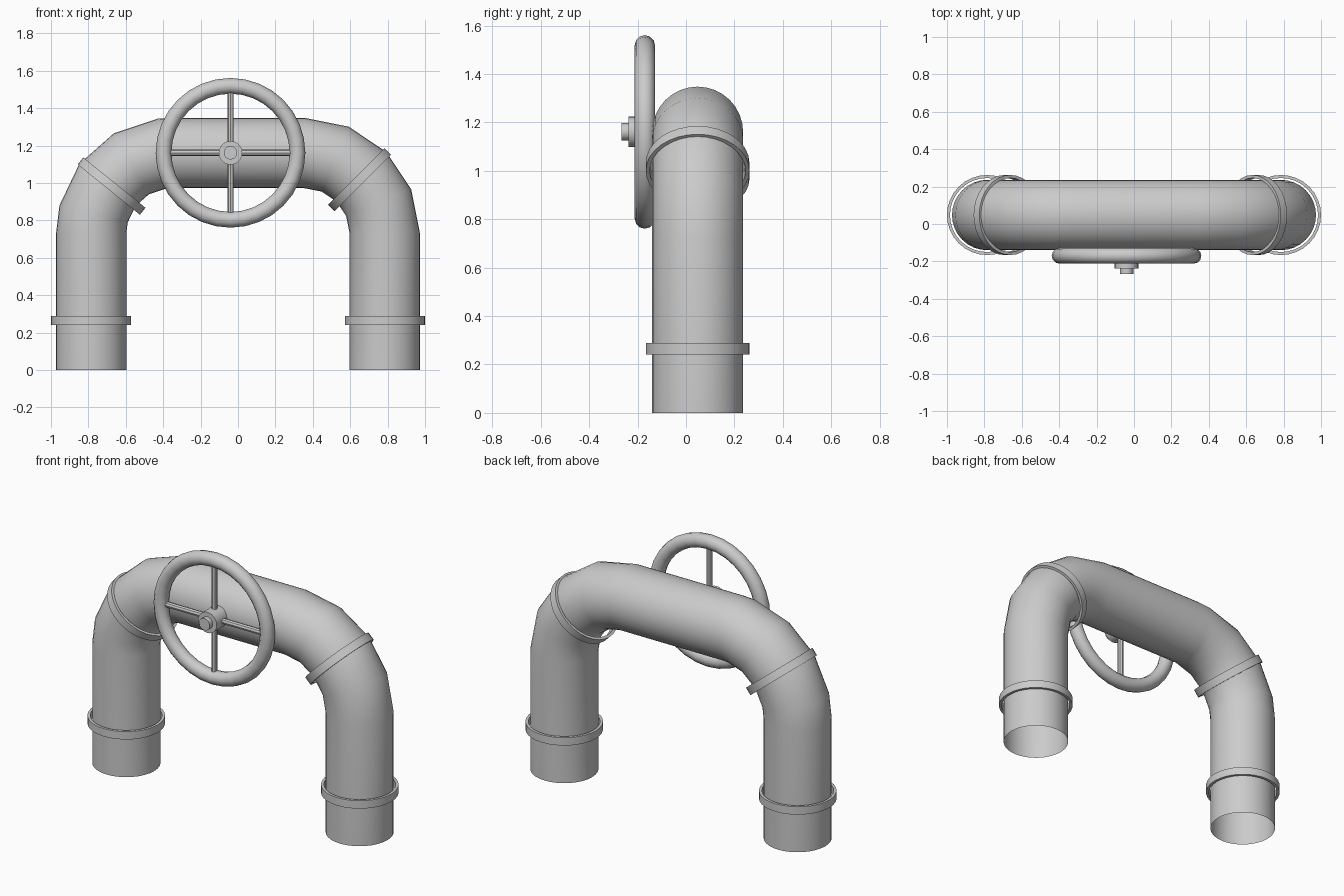
import bpy, bmesh, math
from mathutils import Matrix, Vector

if "Cube" in bpy.data.objects:
    bpy.data.objects.remove(bpy.data.objects["Cube"])

PIPE_Y, PIPE_R = 0.048, 0.188
BEND_X, BEND_Z, BEND_R = 0.355, 0.73, 0.43


def finish(name, bm):
    bmesh.ops.recalc_face_normals(bm, faces=bm.faces)
    mesh = bpy.data.meshes.new(name)
    bm.to_mesh(mesh)
    bm.free()
    ob = bpy.data.objects.new(name, mesh)
    bpy.context.collection.objects.link(ob)
    bpy.ops.object.select_all(action='DESELECT')
    ob.select_set(True)
    bpy.context.view_layer.objects.active = ob
    bpy.ops.object.shade_smooth_by_angle(angle=math.radians(35))
    return ob


def skin(bm, rings, close=False):
    """Join successive vertex loops with quads."""
    pairs = list(zip(rings, rings[1:]))
    if close:
        pairs.append((rings[-1], rings[0]))
    for a, b in pairs:
        n = len(a)
        for i in range(n):
            j = (i + 1) % n
            bm.faces.new((a[i], a[j], b[j], b[i]))


def lathe(name, profile, axis, centre, n=32):
    """Revolve a closed (radius, height) profile about an axis."""
    rot = Vector((0, 0, 1)).rotation_difference(Vector(axis)).to_matrix()
    bm = bmesh.new()
    rings = []
    for r, h in profile:
        rings.append([bm.verts.new(rot @ Vector((
            r * math.cos(math.tau * i / n), r * math.sin(math.tau * i / n), h)) + Vector(centre))
            for i in range(n)])
    skin(bm, rings, close=True)
    return finish(name, bm)


def rod(name, start, end, radius, n):
    a, b = Vector(start), Vector(end)
    rot = Vector((0, 0, 1)).rotation_difference(b - a).to_matrix().to_4x4()
    bm = bmesh.new()
    bmesh.ops.create_cone(bm, cap_ends=True, segments=n, radius1=radius, radius2=radius,
                          depth=(b - a).length, matrix=Matrix.Translation((a + b) / 2) @ rot)
    return finish(name, bm)


# Open-ended arched pipe: (x, z, angle of cross-section) along the centre line
path = [(-BEND_X - BEND_R, 0, 180)]
for a in (0, 14, 37, 60, 83, 90):
    t = math.radians(180 - a)
    path.append((-BEND_X + BEND_R * math.cos(t), BEND_Z + BEND_R * math.sin(t), 180 - a))
for a in (90, 67.5, 45, 22.5, 0):
    t = math.radians(a)
    path.append((BEND_X + BEND_R * math.cos(t), BEND_Z + BEND_R * math.sin(t), a))
path.append((BEND_X + BEND_R, 0, 0))

bm = bmesh.new()
rings = []
for x, z, a in path:
    out = Vector((math.cos(math.radians(a)), 0, math.sin(math.radians(a))))
    rings.append([bm.verts.new(Vector((x, PIPE_Y, z)) + PIPE_R * (
        out * math.cos(math.tau * i / 32) + Vector((0, 1, 0)) * math.sin(math.tau * i / 32)))
        for i in range(32)])
skin(bm, rings)
finish("arched_pipe", bm)

# Thin collars standing slightly clear of the pipe
collar = [(0.198, -0.024), (0.214, -0.024), (0.214, 0.024), (0.198, 0.024)]
for name, x, z, axis in (("left_lower_collar", -0.786, 0.265, (0, 0, 1)),
                         ("right_lower_collar", 0.786, 0.265, (0, 0, 1)),
                         ("left_upper_collar", -0.676, 0.983, (0.63, 0, 0.78)),
                         ("right_upper_collar", 0.65, 1.017, (-0.71, 0, 0.71))):
    lathe(name, collar, axis, (x, PIPE_Y, z))

# Hand wheel rim
WX, WY, WZ = -0.04, -0.17, 1.161
rim = [(0.358 + 0.042 * math.cos(math.tau * i / 12), 0.042 * math.sin(math.tau * i / 12))
       for i in range(12)]
lathe("wheel_rim", rim, (0, -1, 0), (WX, WY, WZ))

# Four spokes
for k, (dx, dz) in enumerate(((1, 0), (0, 1), (-1, 0), (0, -1))):
    rod(f"spoke_{k + 1}", (WX + 0.04 * dx, WY, WZ + 0.04 * dz),
        (WX + 0.34 * dx, WY, WZ + 0.34 * dz), 0.017, 8)

# Hub and end nut
rod("wheel_hub", (WX, -0.13, WZ), (WX, -0.237, WZ), 0.063, 24)
rod("hub_nut", (WX, -0.23, WZ), (WX, -0.266, WZ), 0.036, 16)
